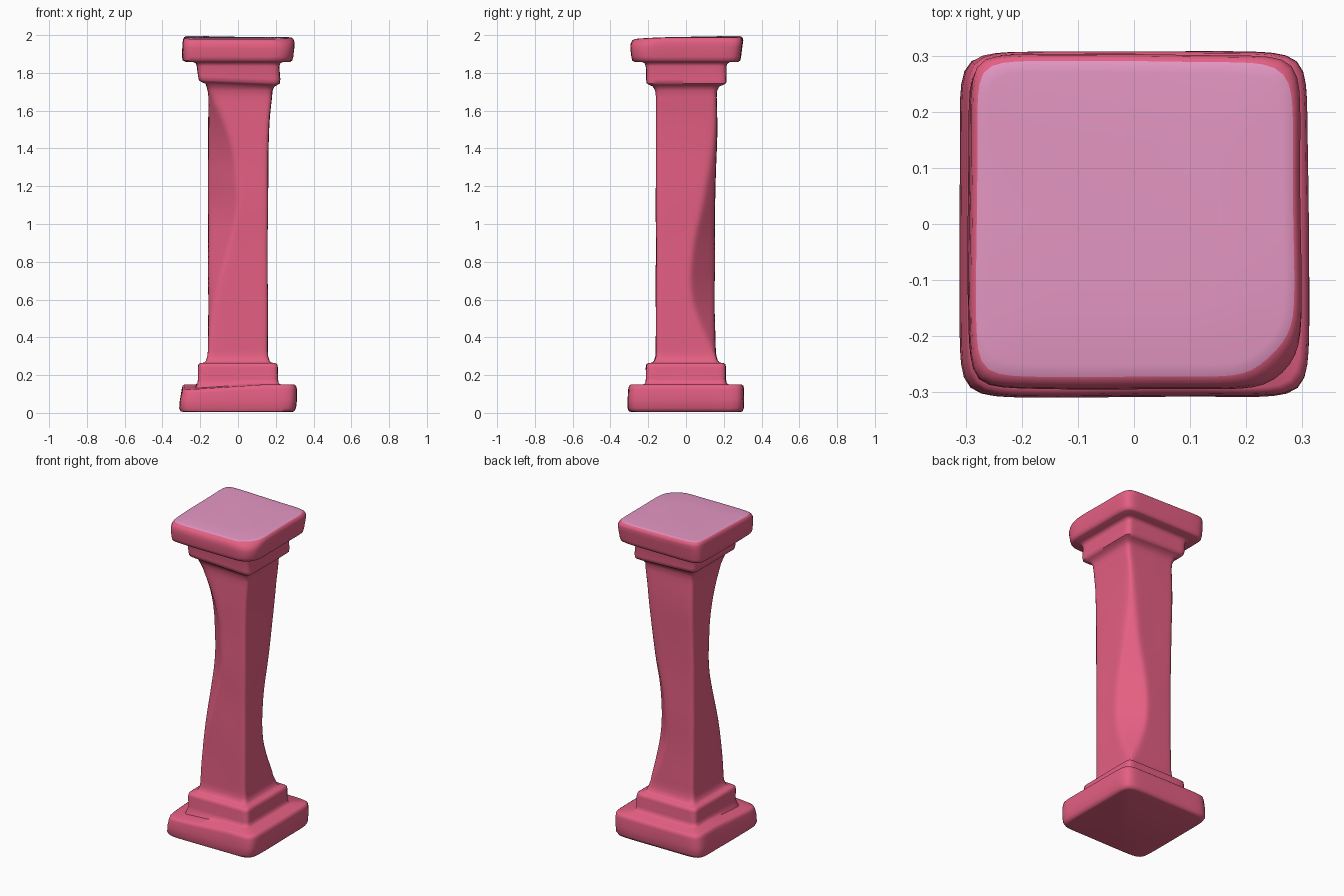
import bpy, bmesh, math
from mathutils import Vector, noise

if "Cube" in bpy.data.objects:
    bpy.data.objects.remove(bpy.data.objects["Cube"])

SEG = 120
POWER = 22          # higher = crisper corners
FULL = 1.1          # an unworn corner


def material(name, color):
    m = bpy.data.materials.new(name)
    m.diffuse_color = (*color, 1)
    m.use_nodes = True
    m.node_tree.nodes["Principled BSDF"].inputs["Base Color"].default_value = m.diffuse_color
    return m


def radius(a, row):
    """Rounded square with four separately worn corners."""
    _, x0, x1, y0, y1, cuts = row
    c, s = math.cos(a), math.sin(a)
    planes = [(1, 0, x1), (-1, 0, -x0), (0, 1, y1), (0, -1, -y0)]
    corners = [(-1, -1), (1, -1), (1, 1), (-1, 1)]
    for (i, j), cut in zip(corners, cuts):
        reach = (x1 if i > 0 else -x0) + (y1 if j > 0 else -y0)
        planes.append((i, j, cut * reach))
    total = sum(max(0, (i * c + j * s) / d) ** POWER for i, j, d in planes)
    return total ** (-1 / POWER)


def lerp(table, z):
    """Smoothly interpolate (z, value) pairs."""
    for (a, va), (b, vb) in zip(table, table[1:]):
        if z <= b:
            t = (z - a) / (b - a)
            return va + (vb - va) * t
    return table[-1][1]


def smooth_lerp(table, z):
    return sum(lerp(table, min(max(z + d, table[0][0]), table[-1][0])) for d in (-.08, -.04, 0, .04, .08)) / 5


def square(z, h, cuts=(FULL,) * 4):
    return (z, -h, h, -h, h, cuts)


rows = []

# base slab
b = (.97, .97, .97, .97)
rows += [(.004, -.285, .285, -.285, .285, b), (.008, -.304, .296, -.302, .298, b),
         (.025, -.312, .306, -.309, .306, b), (.07, -.309, .311, -.309, .308, b),
         (.125, -.300, .311, -.306, .308, b), (.143, -.296, .307, -.302, .305, b),
         (.150, -.286, .296, -.292, .296, b)]
# base step
rows += [square(.151, .225), square(.158, .215), square(.18, .211), square(.24, .211),
         square(.257, .208), square(.264, .198), square(.266, .178), square(.275, .168),
         square(.30, .160)]
# shaft, with two opposite corners worn away
front_left = [(.28, 1.1), (.39, 1.02), (.65, .86), (.82, .71), (1.08, .50),
              (1.38, .56), (1.58, .76), (1.74, 1.05)]
back_right = [(.28, 1.02), (.32, .96), (.49, .70), (.65, .57), (.89, .63),
              (1.08, .78), (1.21, .84), (1.48, .97), (1.74, 1.05)]
right_face = [(.3, .158), (1.4, .159), (1.6, .168), (1.74, .19)]
back_face = [(.3, .157), (.7, .151), (1.1, .152), (1.5, .165), (1.74, .16)]
for i in range(45):
    z = .33 + i * (1.67 - .33) / 44
    rows.append((z, -.157, smooth_lerp(right_face, z), -.159, smooth_lerp(back_face, z),
                 (smooth_lerp(front_left, z), FULL, smooth_lerp(back_right, z), FULL)))
# flare and capital step
rows += [(1.705, -.161, .181, -.163, .163, (1.02, FULL, 1.02, FULL)),
         (1.735, -.172, .192, -.176, .176, (FULL,) * 4),
         (1.745, -.195, .208, -.198, .200, (FULL,) * 4),
         (1.753, -.207, .220, -.208, .212, (FULL,) * 4),
         (1.775, -.212, .223, -.211, .215, (FULL,) * 4),
         (1.835, -.218, .217, -.212, .214, (FULL,) * 4),
         (1.85, -.222, .222, -.217, .219, (FULL,) * 4),
         (1.857, -.235, .235, -.23, .232, (FULL,) * 4)]
# capital slab, its front right corner rounded off
c = (.98, .90, .97, .98)
rows += [(1.859, -.278, .276, -.272, .278, c), (1.866, -.291, .286, -.284, .287, c),
         (1.885, -.295, .291, -.288, .291, c), (1.94, -.293, .297, -.294, .298, c),
         (1.965, -.291, .297, -.292, .302, (.98, .88, .97, .98)),
         (1.980, -.288, .292, -.284, .299, (.97, .86, .96, .98)),
         (1.987, -.280, .284, -.272, .290, (.97, .86, .95, .98)),
         (1.989, -.262, .266, -.250, .270, (.97, .87, .95, .98)),
         (1.990, -.15, .15, -.15, .15, (.97, .87, .95, .98))]


def worn(v):
    """Gentle weathering, slumped base corner and tilted top."""
    r = Vector((v.x, v.y, 0))
    bump = noise.noise(v * 3.5 + Vector((3, 7, 1))) * .004
    p = v + r.normalized() * bump
    if .06 < v.z < .152:
        p.z -= .030 * max(0, (-v.x - v.y - .15) / .45) * (v.z - .06) / .09
    if 1.73 < v.z < 1.80:
        p.z -= v.x * .04
    if v.z > 1.93:
        corner = max(0, (v.y - v.x) / .6)
        p.z += .010 * corner ** 2 - .010 * max(0, -v.y / .3) ** 2
    return p


# loft the rings into one continuous stone
bm = bmesh.new()
rings = []
for row in rows:
    ring = []
    for k in range(SEG):
        a = 2 * math.pi * k / SEG
        r = radius(a, row)
        ring.append(bm.verts.new(worn(Vector((r * math.cos(a), r * math.sin(a), row[0])))))
    rings.append(ring)
for n, (lo, hi) in enumerate(zip(rings, rings[1:])):
    for k in range(SEG):
        f = bm.faces.new((lo[k], lo[(k + 1) % SEG], hi[(k + 1) % SEG], hi[k]))
        f.material_index = int(n >= len(rings) - 3)
bm.faces.new(rings[0][::-1])
bm.faces.new(rings[-1]).material_index = 1

mesh = bpy.data.meshes.new("pillar")
bm.to_mesh(mesh)
bm.free()
mesh.materials.append(material("red_stone", (.78, .115, .225)))
mesh.materials.append(material("pink_top", (.78, .31, .55)))
pillar = bpy.data.objects.new("pillar", mesh)
bpy.context.collection.objects.link(pillar)
bpy.context.view_layer.objects.active = pillar
pillar.select_set(True)
bpy.ops.object.shade_smooth_by_angle(angle=math.radians(50))
